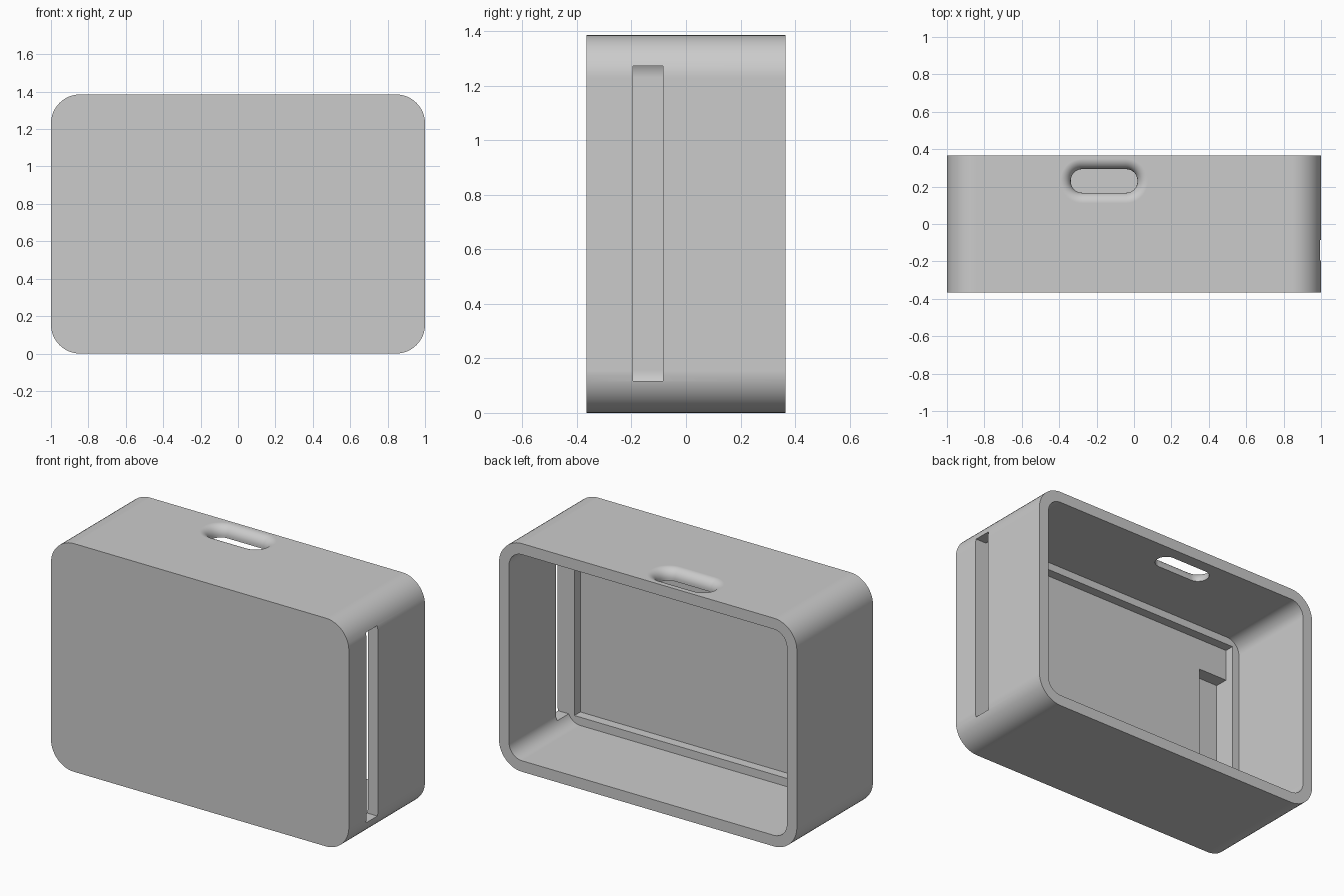
import bpy
import bmesh
from math import cos, sin, pi

cube = bpy.data.objects.get("Cube")
if cube:
    bpy.data.objects.remove(cube, do_unlink=True)

HALF_W, HALF_D, HEIGHT = 1.0, 0.365, 1.385
WALL, RADIUS = 0.067, 0.155
LEDGE_Y, POCKET_Y, RECESS_Y = -0.195, -0.252, -0.333
SLOT_LOW, SLOT_HIGH = 0.117, 1.272

grey = bpy.data.materials.new("light grey")
grey.use_nodes = True
color = (0.6, 0.6, 0.6, 1)
grey.diffuse_color = color
for node in grey.node_tree.nodes:
    if node.type == "BSDF_PRINCIPLED":
        node.inputs["Base Color"].default_value = color


def rounded_loop(u0, u1, v0, v1, r, steps=12):
    """Outline of a rounded rectangle, counter-clockwise."""
    corners = [(u1 - r, v1 - r), (u0 + r, v1 - r), (u0 + r, v0 + r), (u1 - r, v0 + r)]
    return [(cu + r * cos((q + k / steps) * pi / 2), cv + r * sin((q + k / steps) * pi / 2))
            for q, (cu, cv) in enumerate(corners) for k in range(steps + 1)]


def loft(name, rings):
    """Closed solid through rings of equal length."""
    bm = bmesh.new()
    loops = [[bm.verts.new(p) for p in ring] for ring in rings]
    n = len(loops[0])
    for a, b in zip(loops, loops[1:]):
        for i in range(n):
            bm.faces.new((a[i], a[(i + 1) % n], b[(i + 1) % n], b[i]))
    bm.faces.new(loops[0][::-1])
    bm.faces.new(loops[-1])
    bmesh.ops.recalc_face_normals(bm, faces=bm.faces)
    mesh = bpy.data.meshes.new(name)
    bm.to_mesh(mesh)
    bm.free()
    mesh.materials.append(grey)
    obj = bpy.data.objects.new(name, mesh)
    bpy.context.collection.objects.link(obj)
    return obj


def rounded_prism(name, inset, y0, y1):
    """Rounded block matching the outline, shrunk by an inset."""
    loop = rounded_loop(-HALF_W + inset, HALF_W - inset, inset, HEIGHT - inset, RADIUS - inset)
    return loft(name, [[(x, y, z) for x, z in loop] for y in (y0, y1)])


def box(name, x0, x1, y0, y1, z0, z1):
    corners = [(x0, z0), (x1, z0), (x1, z1), (x0, z1)]
    return loft(name, [[(x, y, z) for x, z in corners] for y in (y0, y1)])


# Outer body
housing = rounded_prism("housing", 0, -HALF_D, HALF_D)

# Main cavity open at the back, shallow pocket and side recess in the front wall
cutters = [
    rounded_prism("cavity_cutter", WALL, LEDGE_Y, HALF_D + 0.1),
    box("pocket_cutter", -0.886, 0.886, POCKET_Y, 0, SLOT_LOW, SLOT_HIGH),
    box("recess_cutter", -0.886, -0.69, RECESS_Y, 0, HEIGHT - 1.08, 1.08),
    box("slot_cutter", 0.88, 1.1, LEDGE_Y, -0.085, SLOT_LOW, SLOT_HIGH),
]

# Oblong top opening with a rounded-over outer rim
FLARE = 0.055
rim = [(0, HEIGHT - 0.15)]
for k in range(11):
    a = k / 10 * pi / 2
    rim.append((FLARE * (1 - cos(a)), HEIGHT - FLARE * (1 - sin(a))))
rim.append((FLARE, HEIGHT + 0.1))
rings = []
for grow, z in rim:
    loop = rounded_loop(-0.338 - grow, 0.018 + grow, 0.167 - grow, 0.293 + grow, 0.06 + grow)
    rings.append([(x, y, z) for x, y in loop])
cutters.append(loft("opening_cutter", rings))

# Carve the housing
bpy.ops.object.select_all(action="DESELECT")
bpy.context.view_layer.objects.active = housing
housing.select_set(True)
for cutter in cutters:
    cutter.hide_render = True
    mod = housing.modifiers.new(cutter.name, "BOOLEAN")
    mod.operation = "DIFFERENCE"
    mod.solver = "EXACT"
    mod.object = cutter
    bpy.ops.object.modifier_apply(modifier=mod.name)
    bpy.data.objects.remove(cutter, do_unlink=True)

# Smooth curves, crisp edges
bpy.ops.object.shade_smooth_by_angle(angle=pi / 6)
weighted = housing.modifiers.new("weighted_normals", "WEIGHTED_NORMAL")
weighted.keep_sharp = True
